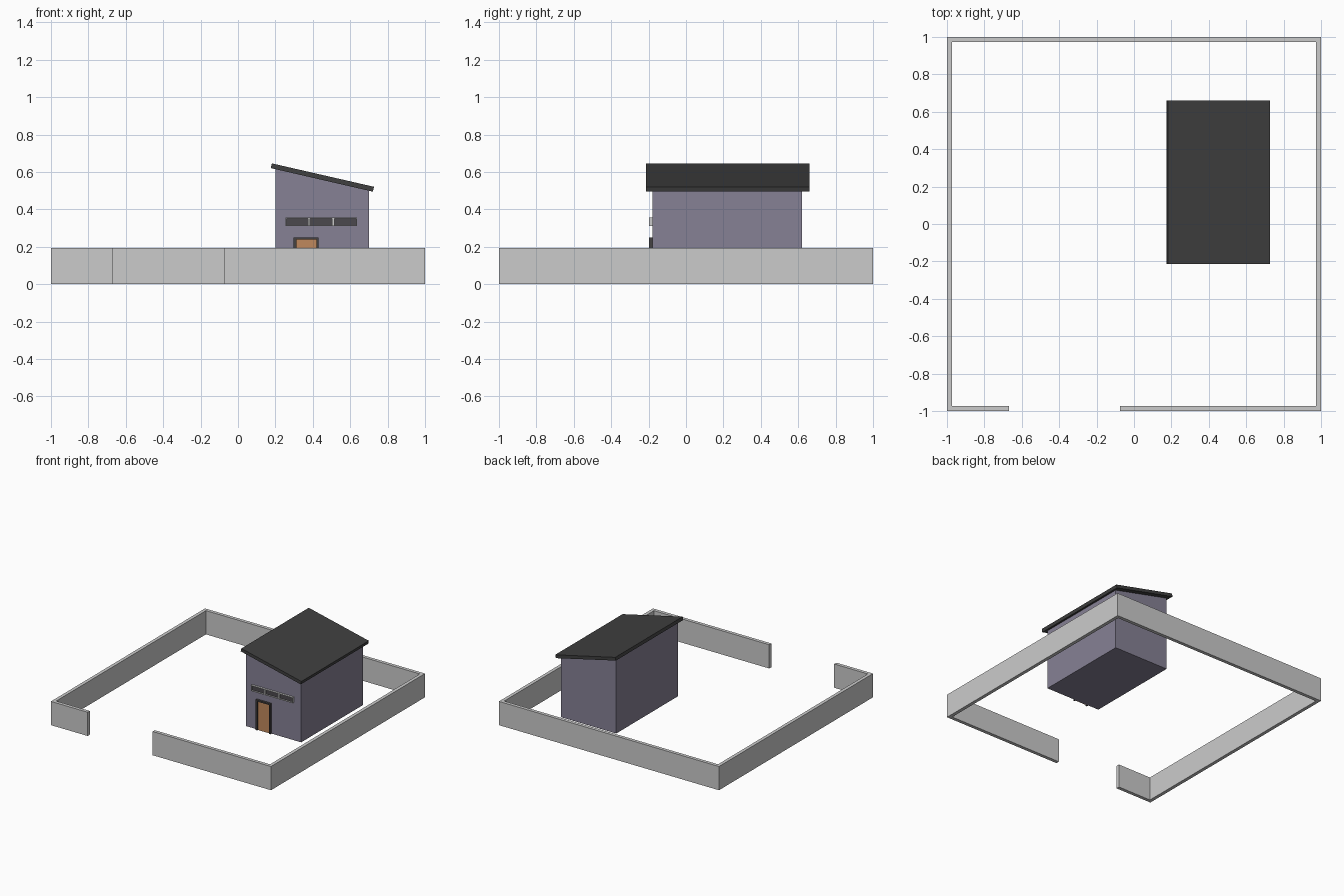
import bpy, bmesh
from mathutils import Vector

if "Cube" in bpy.data.objects:
    bpy.data.objects.remove(bpy.data.objects["Cube"])


def material(name, rgb):
    m = bpy.data.materials.new(name)
    m.diffuse_color = (*rgb, 1)
    m.use_nodes = True
    m.node_tree.nodes["Principled BSDF"].inputs["Base Color"].default_value = m.diffuse_color
    return m


PLASTER = material("plaster", (0.24, 0.22, 0.30))
ROOFING = material("roofing", (0.05, 0.05, 0.05))
DARK = material("dark_frame", (0.06, 0.055, 0.055))
WOOD = material("wood", (0.53, 0.25, 0.11))
GLASS = material("glass", (0.07, 0.065, 0.075))


def prism(name, points, offset, mat=None):
    """Extrude a closed 3D outline along offset."""
    bm = bmesh.new()
    face = bm.faces.new([bm.verts.new(p) for p in points])
    ext = bmesh.ops.extrude_face_region(bm, geom=[face], use_keep_orig=True)
    moved = [g for g in ext["geom"] if isinstance(g, bmesh.types.BMVert)]
    bmesh.ops.translate(bm, verts=moved, vec=Vector(offset))
    bmesh.ops.recalc_face_normals(bm, faces=bm.faces)
    me = bpy.data.meshes.new(name)
    bm.to_mesh(me)
    bm.free()
    ob = bpy.data.objects.new(name, me)
    bpy.context.collection.objects.link(ob)
    if mat:
        me.materials.append(mat)
    return ob


def front_prism(name, xz, y0, y1, mat=None):
    return prism(name, [(x, y0, z) for x, z in xz], (0, y1 - y0, 0), mat)


def box(name, x0, x1, y0, y1, z0, z1, mat=None):
    return front_prism(name, [(x0, z0), (x1, z0), (x1, z1), (x0, z1)], y0, y1, mat)


# Boundary wall with a gateway in the front
H, I = 0.195, 0.972
outline = [(-0.667, -1), (-1, -1), (-1, 1), (1, 1), (1, -1), (-0.076, -1),
           (-0.076, -I), (I, -I), (I, I), (-I, I), (-I, -I), (-0.667, -I)]
prism("boundary_wall", [(x, y, 0) for x, y in outline], (0, 0, H))

# House body with sloping top
front_prism("house_body", [(0.2, 0), (0.7, 0), (0.7, 0.502), (0.2, 0.616)],
            -0.18, 0.62, PLASTER)

# Single-pitch overhanging roof slab
front_prism("roof", [(0.175, 0.621), (0.721, 0.495), (0.727, 0.521), (0.181, 0.646)],
            -0.215, 0.66, ROOFING)

# Door leaf and its surround
box("door", 0.312, 0.42, -0.186, -0.178, 0, 0.238, WOOD)
front_prism("door_frame", [(0.298, 0), (0.298, 0.25), (0.431, 0.25), (0.431, 0),
                           (0.419, 0), (0.419, 0.238), (0.312, 0.238), (0.312, 0)],
            -0.197, -0.178, DARK)

# Window strip: grey rails and mullions around three recessed panes
X0, X1, Z0, Z1, T = 0.255, 0.635, 0.31, 0.357, 0.005
for name, z in (("window_sill", Z0), ("window_head", Z1 - T)):
    box(name, X0, X1, -0.197, -0.178, z, z + T)
for i, (x, w) in enumerate(((X0, T), (0.374, 0.012), (0.503, 0.012), (X1 - T, T))):
    box(f"window_mullion_{i + 1}", x, x + w, -0.197, -0.178, Z0 + T, Z1 - T)
for i, (a, b) in enumerate(((X0 + T, 0.374), (0.386, 0.503), (0.515, X1 - T))):
    box(f"window_pane_{i + 1}", a, b, -0.187, -0.178, Z0 + T, Z1 - T, GLASS)
